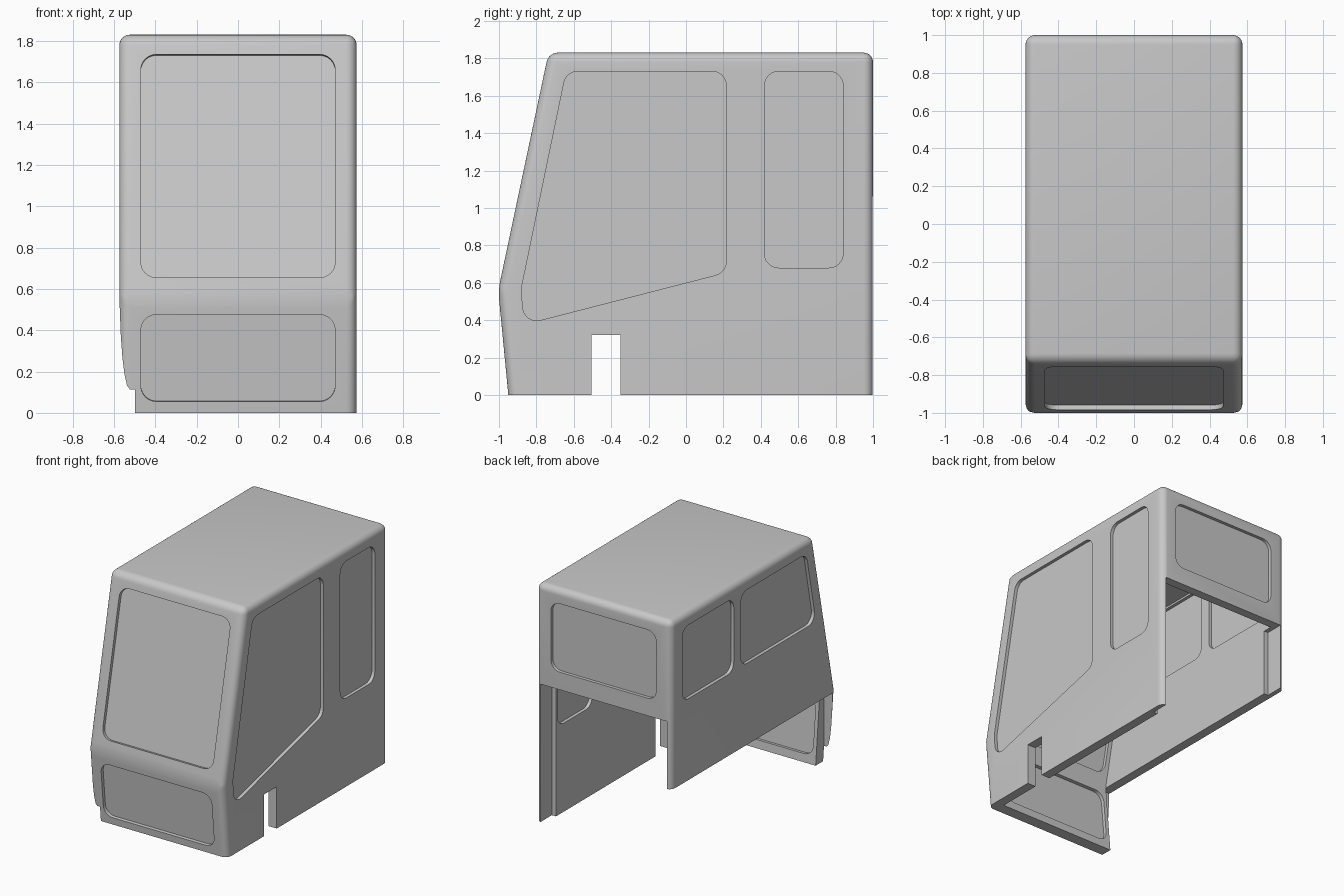
import bpy, bmesh, math
from mathutils import Matrix, Vector

cube = bpy.data.objects.get("Cube")
if cube:
    bpy.data.objects.remove(cube, do_unlink=True)

HALF_W, TOP, WALL, RECESS = 0.574, 1.83, 0.072, 0.025
SILL, BELT, BROW = (-0.95, 0.0), (-1.004, 0.56), (-0.735, TOP)   # front profile (y, z)

# Local frames: outline lies in local xy, depth runs along local z
SIDE = Matrix(((0, 0, 1, 0), (1, 0, 0, 0), (0, 1, 0, 0), (0, 0, 0, 1)))


def face_frame(low, high):
    """Frame on a cross-wise face that runs through two (y, z) points."""
    u = Vector((1, 0, 0))
    v = Vector((0, high[0] - low[0], high[1] - low[1])).normalized()
    m = Matrix((u, v, u.cross(v))).transposed().to_4x4()
    m.translation = (0, low[0], low[1])
    return m, v.z


def rect(u0, u1, v0, v1):
    return [(u0, v0), (u1, v0), (u1, v1), (u0, v1)]


def rounded(outline, radius, steps=6):
    """Fillet every corner of a convex counter-clockwise outline."""
    pts = [Vector(p) for p in outline]
    result = []
    for i, p in enumerate(pts):
        a = (pts[i - 1] - p).normalized()
        b = (pts[(i + 1) % len(pts)] - p).normalized()
        half = a.angle(b) / 2
        centre = p + (a + b).normalized() * radius / math.sin(half)
        start = p + a * radius / math.tan(half) - centre
        for k in range(steps + 1):
            turn = (math.pi - 2 * half) * k / steps
            result.append(centre + Matrix.Rotation(turn, 2) @ start)
    return result


def prism(name, outline, w0, w1, frame):
    """Closed solid: an outline extruded along the frame's depth."""
    bm = bmesh.new()
    near = [bm.verts.new((u, v, w0)) for u, v in outline]
    far = [bm.verts.new((u, v, w1)) for u, v in outline]
    bm.faces.new(near)
    bm.faces.new(far)
    for i in range(len(near)):
        bm.faces.new((near[i - 1], near[i], far[i], far[i - 1]))
    bm.transform(frame)
    bmesh.ops.recalc_face_normals(bm, faces=bm.faces)
    mesh = bpy.data.meshes.new(name)
    bm.to_mesh(mesh)
    bm.free()
    obj = bpy.data.objects.new(name, mesh)
    bpy.context.collection.objects.link(obj)
    return obj


def volume(mesh):
    bm = bmesh.new()
    bm.from_mesh(mesh)
    v = bm.calc_volume(signed=True)
    bm.free()
    return v


# Outer body with rounded edges everywhere except the open underside
body = prism("cab_shell", [SILL, BELT, BROW, (1, TOP), (1, 0)], -HALF_W, HALF_W, SIDE)
bm = bmesh.new()
bm.from_mesh(body.data)
edges = [e for e in bm.edges if max(v.co.z for v in e.verts) > 0.01]
bmesh.ops.bevel(bm, geom=edges, offset=0.05, segments=6, profile=0.5, affect='EDGES')
bmesh.ops.recalc_face_normals(bm, faces=bm.faces)
bm.to_mesh(body.data)
bm.free()


def cut(outline, w0, w1, frame):
    """Carve a prism out of the shell, moving to another solver if one fails."""
    cutter = prism("cutter", outline, w0, w1, frame)
    cutter.hide_render = True
    before, limit = volume(body.data), volume(cutter.data)
    mod = body.modifiers.new("carve", 'BOOLEAN')
    mod.operation, mod.object = 'DIFFERENCE', cutter
    for solver in ('MANIFOLD', 'EXACT', 'FLOAT'):
        mod.solver = solver
        deps = bpy.context.evaluated_depsgraph_get()
        deps.update()
        carved = bpy.data.meshes.new_from_object(body.evaluated_get(deps))
        if 0.0005 < before - volume(carved) < limit * 1.01:
            break
    body.modifiers.remove(mod)
    body.data = carved
    bpy.data.objects.remove(cutter, do_unlink=True)


def window(outline, frame, surface, sign, wall=WALL, radius=0.075):
    """Shallow pocket on both faces of a wall, leaving a thin pane."""
    shape = rounded(outline, radius)
    cut(shape, surface - sign * RECESS, surface + sign * 0.1, frame)
    inner = surface - sign * wall
    cut(shape, inner - sign * 0.04, inner + sign * RECESS, frame)


# Hollow interior
inside = HALF_W - WALL
cut([(-0.85, -0.1), (-0.912, 0.56), (-0.66, TOP - 0.085), (0.93, TOP - 0.085), (0.93, -0.1)],
    -inside, inside, SIDE)

# Notch in the left wall, cut-away right wall, open rear rebated into both walls
cut(rect(-0.505, -0.35, -0.1, 0.32), 0.4, 0.7, SIDE)
cut(rect(-0.961, 1.1, -0.1, 0.54), -0.7, -0.499, SIDE)
cut(rect(0.86, 1.1, -0.1, 1.06), -0.537, 0.537, SIDE)

# Front windscreen and lower front panel
for low, high, z0, z1 in ((BELT, BROW, 0.655, 1.735), (SILL, BELT, 0.055, 0.475)):
    frame, rise = face_frame(low, high)
    window(rect(-0.47, 0.47, (z0 - low[1]) / rise, (z1 - low[1]) / rise), frame, 0, 1, 0.09)

# Rear window
frame, rise = face_frame((1, 0), (1, 1))
window(rect(-0.447, 0.447, 1.195, 1.72), frame, 0, -1, 0.07)

# Left windows: large raked door glass and a tall quarter light
window([(-0.867, 0.377), (0.215, 0.655), (0.215, 1.73), (-0.64, 1.73), (-0.88, 0.57)],
       SIDE, HALF_W, 1)
window(rect(0.42, 0.84, 0.68, 1.73), SIDE, HALF_W, 1)

# Right windows: shorter pair
window([(-0.755, 1.165), (0.155, 1.165), (0.155, 1.73), (-0.64, 1.73)], SIDE, -HALF_W, -1)
window(rect(0.24, 0.865, 1.165, 1.73), SIDE, -HALF_W, -1)

# Single grey finish
grey = bpy.data.materials.new("plain_grey")
grey.use_nodes = True
colour = (0.58, 0.58, 0.58, 1)
grey.diffuse_color = colour
grey.node_tree.nodes["Principled BSDF"].inputs["Base Color"].default_value = colour
body.data.materials.clear()
body.data.materials.append(grey)
for p in body.data.polygons:
    p.material_index = 0
bpy.ops.object.select_all(action='DESELECT')
bpy.context.view_layer.objects.active = body
body.select_set(True)
bpy.ops.object.shade_smooth_by_angle(angle=math.radians(30))
